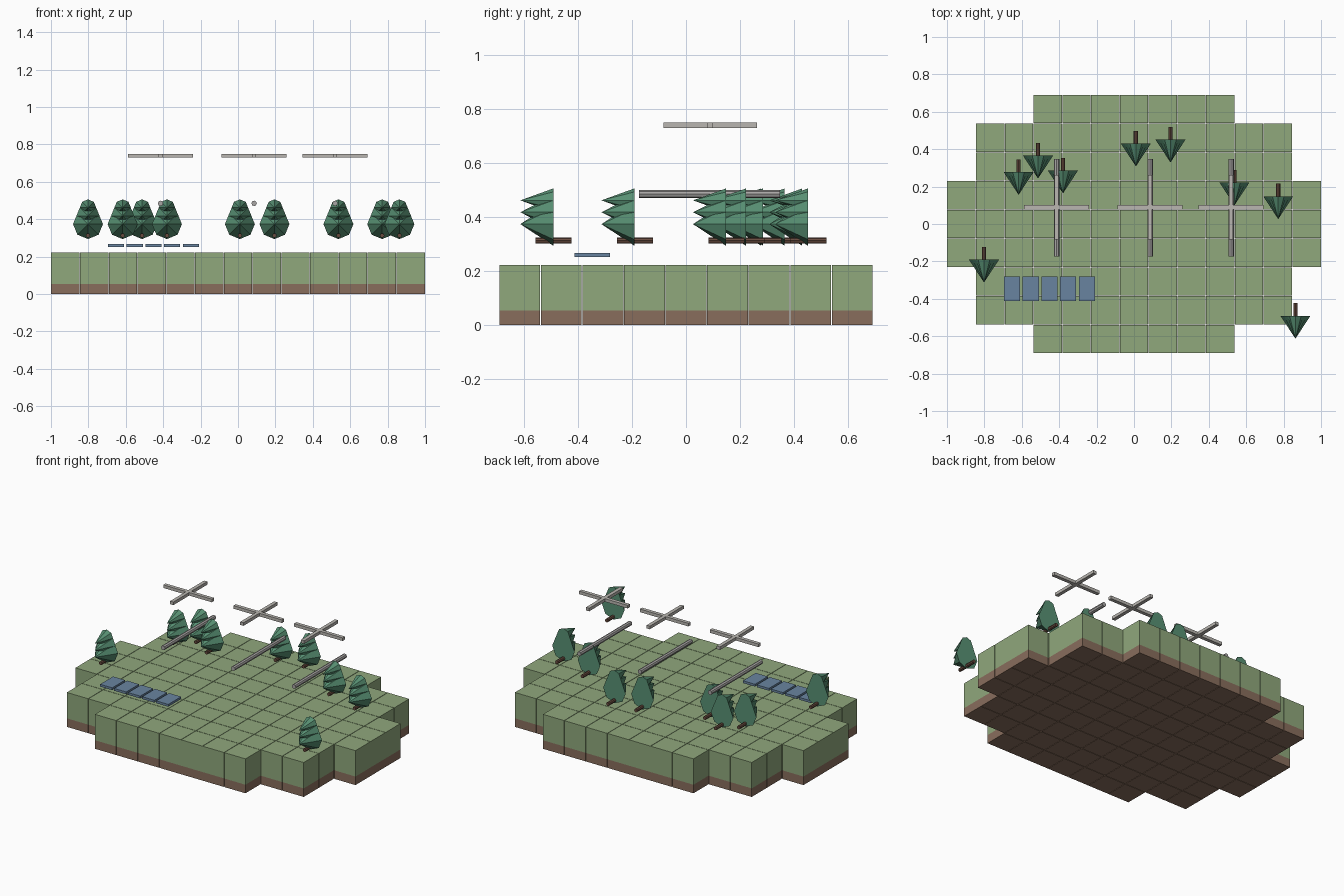
import bpy, bmesh, math
from mathutils import Matrix, Vector

if "Cube" in bpy.data.objects:
    bpy.data.objects.remove(bpy.data.objects["Cube"])


def mat(name, rgb):
    m = bpy.data.materials.new(name)
    m.diffuse_color = (*rgb, 1)
    m.use_nodes = True
    m.node_tree.nodes["Principled BSDF"].inputs["Base Color"].default_value = m.diffuse_color
    return m


GRASS = mat("grass green", (0.279, 0.392, 0.202))
EARTH = mat("earth brown", (0.250, 0.155, 0.108))
PINE = mat("pine green", (0.098, 0.283, 0.174))
BARK = mat("bark brown", (0.141, 0.072, 0.050))
PANEL = mat("panel blue", (0.141, 0.231, 0.350))
POLE = mat("pole grey", (0.400, 0.386, 0.380))
BLADE = mat("blade light grey", (0.490, 0.470, 0.440))


def finish(name, bm, material):
    me = bpy.data.meshes.new(name)
    bm.to_mesh(me)
    bm.free()
    me.materials.append(material)
    ob = bpy.data.objects.new(name, me)
    bpy.context.collection.objects.link(ob)
    return ob


def add_box(bm, lo, hi):
    lo, hi = Vector(lo), Vector(hi)
    size = hi - lo
    bmesh.ops.create_cube(bm, size=1, matrix=Matrix.Translation((lo + hi) / 2)
                          @ Matrix.Diagonal((*size, 1)))


def add_cone(bm, x, z, y_back, y_front, r_back, r_front, sides):
    # axis along -y, wide end at the back
    m = (Matrix.Translation((x, (y_back + y_front) / 2, z))
         @ Matrix.Rotation(math.pi / 2, 4, 'X'))
    bmesh.ops.create_cone(bm, cap_ends=True, segments=sides, radius1=r_back,
                          radius2=r_front, depth=y_back - y_front, matrix=m)


# ground: square tiles in a stepped oval, earth below and grass above
STEP, GAP = 2 / 13, 0.003
HALF_COLUMNS = {0: 6, 1: 6, 2: 5, 3: 5, 4: 3}
h = (STEP - GAP) / 2 + GAP / 26
for name, z0, z1, material in (("earth_tiles", 0, 0.055, EARTH),
                               ("grass_tiles", 0.055, 0.222, GRASS)):
    bm = bmesh.new()
    for row in range(-4, 5):
        n = HALF_COLUMNS[abs(row)]
        for col in range(-n, n + 1):
            cx, cy = col * STEP, row * STEP
            add_box(bm, (cx - h, cy - h, z0), (cx + h, cy + h, z1))
    finish(name, bm, material)

# trees: three cones and a trunk, all pointing forward (x, back end of trunk)
TREES = [(0.863, -0.423), (-0.802, -0.123), (-0.617, 0.346), (-0.513, 0.433),
         (-0.38, 0.353), (0.01, 0.498), (0.195, 0.519), (0.537, 0.29),
         (0.771, 0.216)]
for i, (x, y) in enumerate(TREES, 1):
    bm = bmesh.new()
    for z, r in ((0.374, 0.08), (0.418, 0.062), (0.462, 0.044)):
        add_cone(bm, x, z, y - 0.068, y - 0.19, r, 0, 8)
    finish(f"tree_foliage_{i}", bm, PINE)
    bm = bmesh.new()
    add_cone(bm, x, 0.313, y, y - 0.133, 0.0115, 0.0115, 8)
    finish(f"tree_trunk_{i}", bm, BARK)

# solar panels: a row of five thin plates
for i in range(5):
    x = -0.652 + i * 0.1
    bm = bmesh.new()
    add_box(bm, (x - 0.043, -0.412, 0.252), (x + 0.043, -0.281, 0.267))
    finish(f"solar_panel_{i + 1}", bm, PANEL)

# wind turbines: lying pole with a flat cross of blades floating above
for i, x in enumerate((-0.414, 0.086, 0.519), 1):
    bm = bmesh.new()
    add_cone(bm, x, 0.485, 0.348, -0.173, 0.0145, 0.0145, 8)
    finish(f"turbine_pole_{i}", bm, POLE)
    bm = bmesh.new()
    L, w, cy = 0.173, 0.0115, 0.089
    add_box(bm, (x - L, cy - w, 0.73), (x + L, cy + w, 0.75))
    for s in (-1, 1):
        a, b = sorted((cy + s * w, cy + s * L))
        add_box(bm, (x - w, a, 0.73), (x + w, b, 0.75))
    finish(f"turbine_blades_{i}", bm, BLADE)
